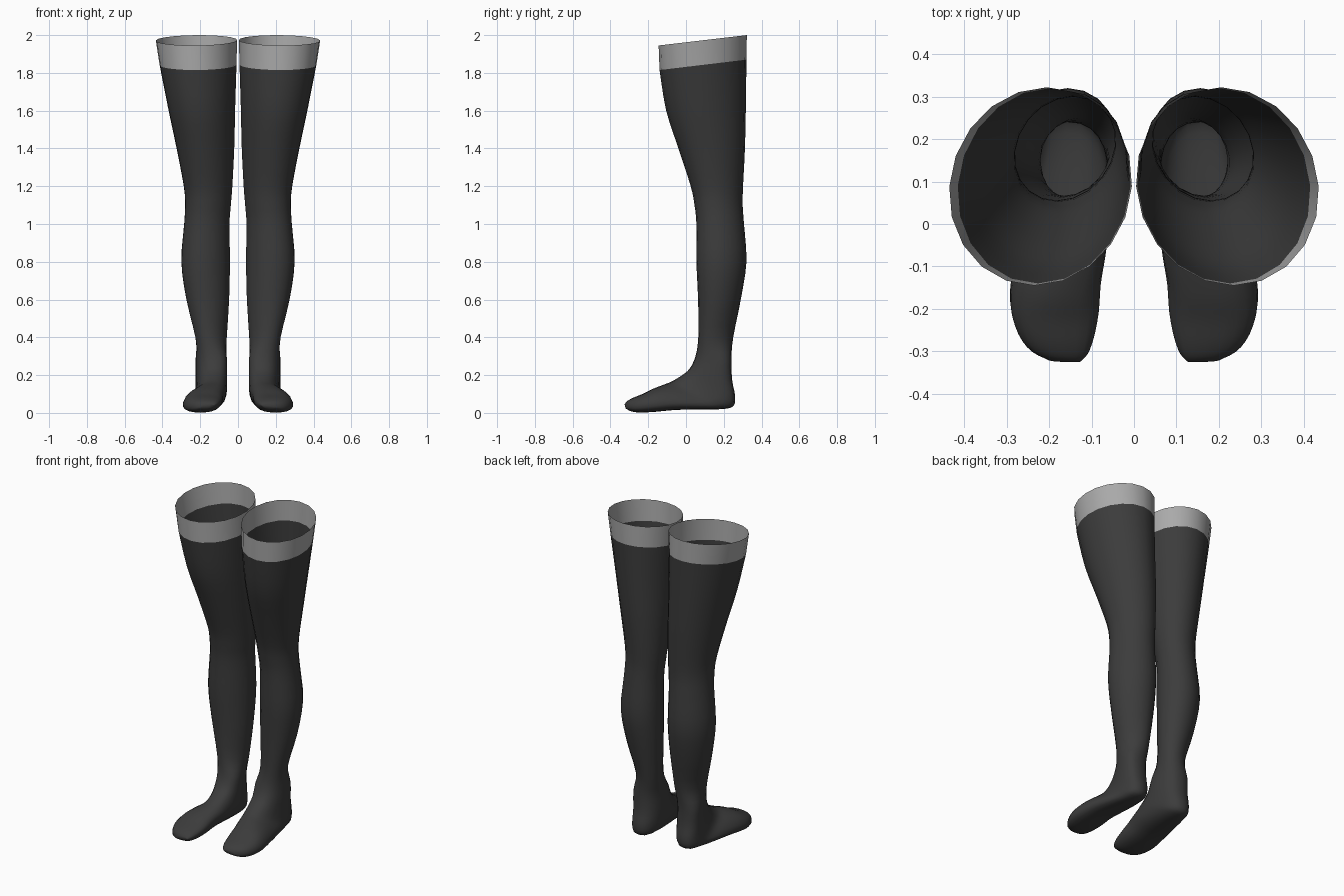
import bpy, bmesh
from math import sin, cos, pi, copysign
from mathutils import Vector

cube = bpy.data.objects.get("Cube")
if cube:
    bpy.data.objects.remove(cube, do_unlink=True)

SIDES = 20   # corners in each ring
STEPS = 3    # smooth rings between two given sections


def make_material(name, value):
    mat = bpy.data.materials.new(name)
    mat.use_nodes = True
    color = (value, value, value, 1)
    mat.diffuse_color = color
    mat.node_tree.nodes["Principled BSDF"].inputs["Base Color"].default_value = color
    return mat


def leg_section(z, inner, outer, front, back):
    """Nearly level section; the ones near the top rise towards the back."""
    tilt = 0.055 * min(1, max(0, (z - 1.4) / 0.4))
    return Vector((inner, outer, front, z, back, z + tilt, -0.015, 1))


def foot_section(inner, outer, top_y, top_z, sole_y, sole_z):
    """Section leaning forward from the instep down to the sole."""
    return Vector((inner, outer, top_y, top_z, sole_y, sole_z, 0.015, 0.8))


def smooth_sections(sections):
    """Catmull-Rom interpolation through the sections."""
    result = []
    last = len(sections) - 1
    for i in range(last):
        a, b, c, d = (sections[min(max(i + k, 0), last)] for k in (-1, 0, 1, 2))
        for s in range(STEPS):
            t = s / STEPS
            result.append(b + (c - a) * (t / 2)
                          + (a * 2 - b * 5 + c * 4 - d) * (t * t / 2)
                          + (b * 3 - a - c * 3 + d) * (t ** 3 / 2))
    return result + [sections[-1]]


def ring_points(section, side):
    """Rounded ring between the front/top edge and the back/bottom edge."""
    inner, outer, fy, fz, by, bz, shear, power = section
    points = []
    for i in range(SIDES):
        angle = 2 * pi * i / SIDES
        u, v = (copysign(abs(w) ** power, w) for w in (cos(angle), sin(angle)))
        x = (inner + outer) / 2 + u * (outer - inner) / 2 + v * shear
        points.append((side * x,
                       (fy + by) / 2 + v * (by - fy) / 2,
                       (fz + bz) / 2 + v * (bz - fz) / 2))
    return points


def loft(name, sections, side, mat, closed_end=False):
    bm = bmesh.new()
    rings = [[bm.verts.new(p) for p in ring_points(s, side)] for s in sections]
    for upper, lower in zip(rings, rings[1:]):
        for i in range(SIDES):
            j = (i + 1) % SIDES
            quad = (upper[i], lower[i], lower[j], upper[j])
            bm.faces.new(quad if side > 0 else quad[::-1])
    if closed_end:
        bm.faces.new(rings[-1] if side < 0 else rings[-1][::-1])
        bmesh.ops.recalc_face_normals(bm, faces=bm.faces)
    for face in bm.faces:
        face.smooth = True
    mesh = bpy.data.meshes.new(name)
    bm.to_mesh(mesh)
    bm.free()
    mesh.materials.append(mat)
    bpy.context.collection.objects.link(bpy.data.objects.new(name, mesh))


# Band at the top: rim and lower edge
band_sections = [leg_section(*s) for s in (
    (1.945, 0.005, 0.435, -0.145, 0.322),
    (1.815, 0.008, 0.415, -0.14, 0.32))]

# Thigh, knee, calf and ankle: height, inner, outer, front, back
leg_sections = [leg_section(*s) for s in (
    (1.6, 0.015, 0.37, -0.105, 0.317),
    (1.4, 0.02, 0.325, -0.04, 0.312),
    (1.2, 0.03, 0.287, 0.025, 0.302),
    (1.1, 0.038, 0.28, 0.045, 0.3),
    (1.0, 0.045, 0.285, 0.055, 0.307),
    (0.8, 0.043, 0.3, 0.055, 0.32),
    (0.6, 0.047, 0.273, 0.064, 0.29),
    (0.4, 0.06, 0.225, 0.065, 0.25))]

# Instep, heel, sole and toe: inner, outer, top y and z, bottom y and z
foot_sections = [foot_section(*s) for s in (
    (0.062, 0.222, 0.05, 0.3, 0.24, 0.28),
    (0.06, 0.222, 0.02, 0.235, 0.245, 0.17),
    (0.06, 0.222, -0.02, 0.2, 0.26, 0.09),
    (0.06, 0.226, -0.06, 0.175, 0.25, 0.035),
    (0.063, 0.235, -0.09, 0.16, 0.19, 0.02),
    (0.068, 0.26, -0.13, 0.145, 0.08, 0.018),
    (0.08, 0.282, -0.18, 0.125, -0.05, 0.016),
    (0.085, 0.29, -0.23, 0.1, -0.16, 0.006),
    (0.097, 0.272, -0.28, 0.08, -0.24, 0.002),
    (0.112, 0.24, -0.312, 0.062, -0.29, 0.008),
    (0.13, 0.195, -0.325, 0.045, -0.32, 0.024))]

dark = make_material("charcoal fabric", 0.045)
light = make_material("light grey band", 0.4)

stocking = smooth_sections(band_sections[1:] + leg_sections + foot_sections)
for label, side in (("left", 1), ("right", -1)):
    loft(label + "_top_band", band_sections, side, light)
    loft(label + "_stocking", stocking, side, dark, closed_end=True)
